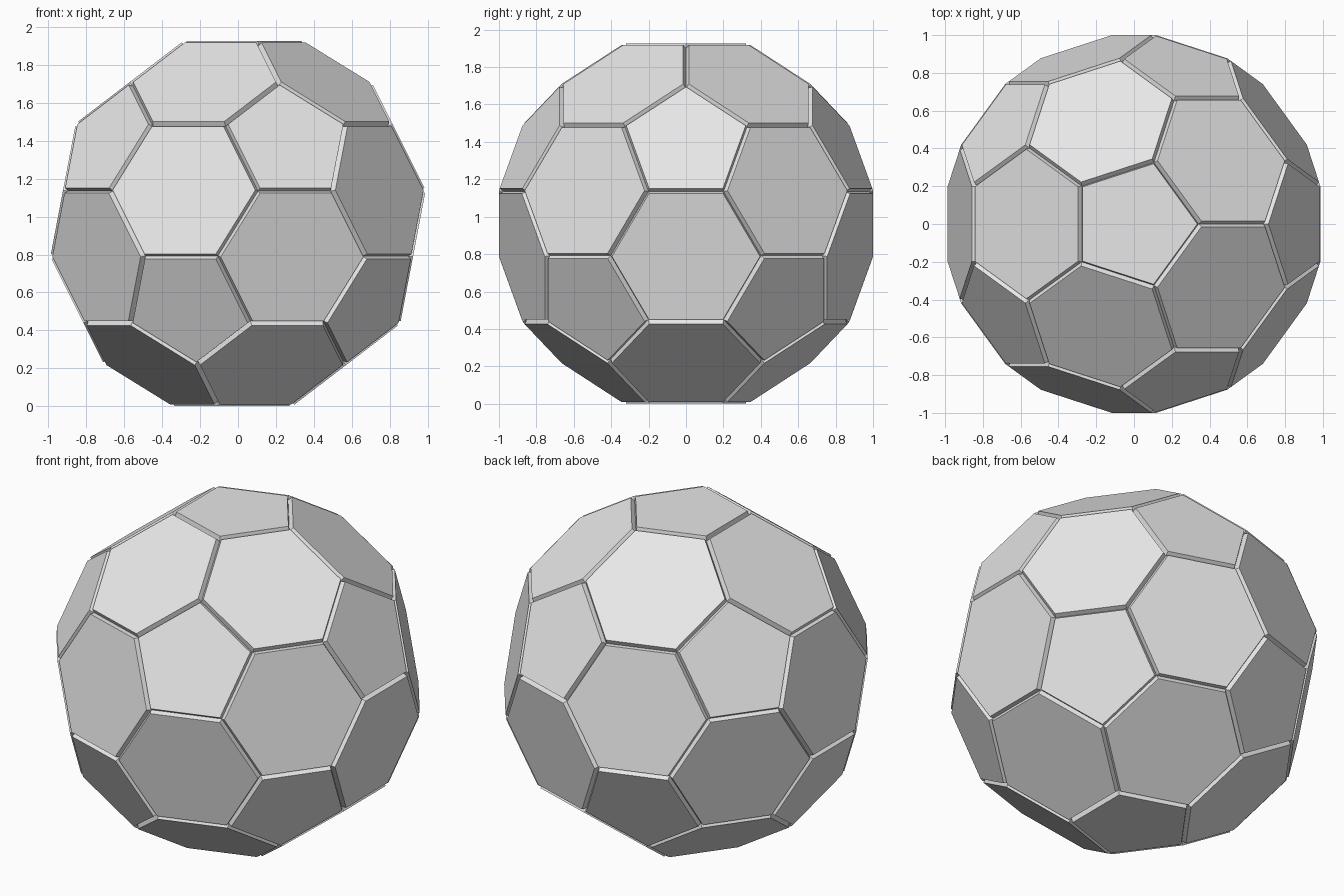
import bpy, bmesh, math

EDGE = 0.4017    # seam edge length
RISE = 0.0286    # how far each panel stands above the seams
TAPER = 0.005    # inward lean of the panel walls
HALF_HEIGHT = 2.3274 * EDGE + RISE

cube = bpy.data.objects.get("Cube")
if cube:
    bpy.data.objects.remove(cube, do_unlink=True)

# Light grey leather
grey = bpy.data.materials.new("light_grey")
grey.use_nodes = True
colour = (0.8, 0.8, 0.8, 1.0)
grey.diffuse_color = colour
grey.node_tree.nodes["Principled BSDF"].inputs["Base Color"].default_value = colour

# Points a third of the way along every icosahedron edge
ico = bmesh.new()
bmesh.ops.create_icosphere(ico, subdivisions=1, radius=1.0)
radius = 3 * EDGE * math.sin(math.radians(72))
for v in ico.verts:
    v.co = v.co.normalized() * radius
points = [a.co.lerp(b.co, 1 / 3)
          for e in ico.edges for a, b in (e.verts, reversed(e.verts))]
ico.free()

# Hull of twelve pentagons and twenty hexagons
ball = bmesh.new()
for p in points:
    ball.verts.new(p)
bmesh.ops.convex_hull(ball, input=ball.verts[:])
bmesh.ops.dissolve_limit(ball, angle_limit=math.radians(5),
                         verts=ball.verts[:], edges=ball.edges[:])
bmesh.ops.recalc_face_normals(ball, faces=ball.faces[:])
ball.normal_update()

# Raise every panel, leaving V-shaped seams between them
bmesh.ops.inset_individual(ball, faces=ball.faces[:], thickness=TAPER,
                           depth=RISE, use_even_offset=True)
bmesh.ops.translate(ball, verts=ball.verts[:], vec=(0, 0, HALF_HEIGHT))

mesh = bpy.data.meshes.new("panelled_ball")
ball.to_mesh(mesh)
ball.free()
mesh.materials.append(grey)
bpy.context.collection.objects.link(bpy.data.objects.new("panelled_ball", mesh))
